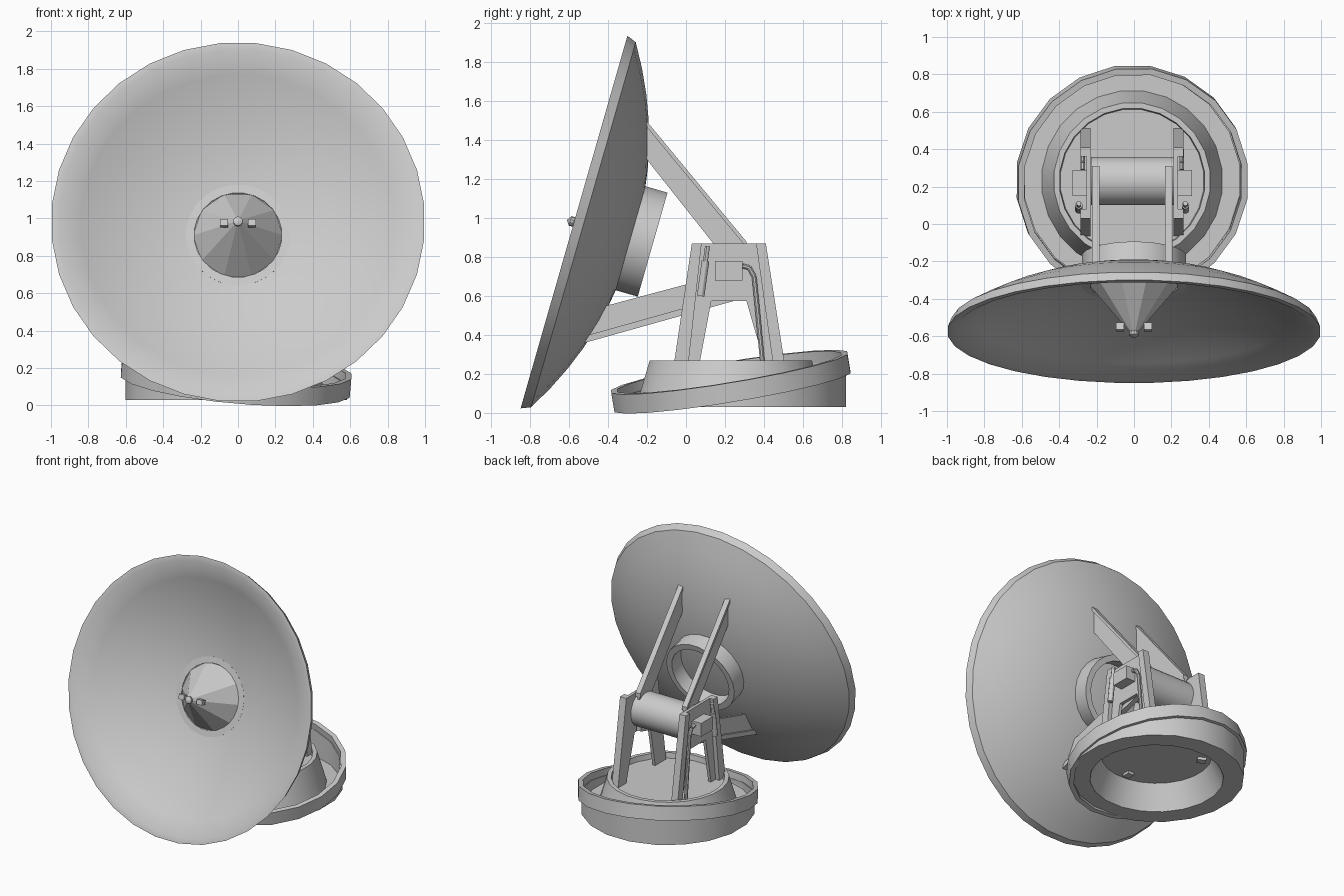
import bpy, bmesh, math
from mathutils import Matrix, Vector

cube = bpy.data.objects.get("Cube")
if cube:
    bpy.data.objects.remove(cube, do_unlink=True)

GREY = (0.6, 0.6, 0.6, 1)
grey = bpy.data.materials.new("light_grey")
grey.use_nodes = True
grey.diffuse_color = GREY
grey.node_tree.nodes["Principled BSDF"].inputs["Base Color"].default_value = GREY


def finish(name, bm, smooth=False, matrix=None):
    if matrix:
        bm.transform(matrix)
    bmesh.ops.remove_doubles(bm, verts=bm.verts, dist=1e-5)
    bmesh.ops.recalc_face_normals(bm, faces=bm.faces)
    mesh = bpy.data.meshes.new(name)
    bm.to_mesh(mesh)
    bm.free()
    mesh.materials.append(grey)
    obj = bpy.data.objects.new(name, mesh)
    bpy.context.collection.objects.link(obj)
    if smooth:
        bpy.ops.object.select_all(action='DESELECT')
        obj.select_set(True)
        bpy.context.view_layer.objects.active = obj
        bpy.ops.object.shade_smooth_by_angle(angle=math.radians(30))
    return obj


def lathe(name, profile, segs, matrix=None, smooth=True):
    """Spin a closed (radius, height) profile about z."""
    bm = bmesh.new()
    rings = []
    for i in range(segs):
        a = 2 * math.pi * (i + 0.5) / segs
        rings.append([bm.verts.new((r * math.cos(a), r * math.sin(a), z)) for r, z in profile])
    n = len(profile)
    for i in range(segs):
        p, q = rings[i], rings[(i + 1) % segs]
        for j in range(n):
            k = (j + 1) % n
            if profile[j][0] or profile[k][0]:
                quad = [p[j], q[j], q[k], p[k]]
                if not profile[j][0]:
                    quad = [p[j], q[k], p[k]]
                elif not profile[k][0]:
                    quad = [p[j], q[j], p[k]]
                bm.faces.new(quad)
    return finish(name, bm, smooth, matrix)


def plate(name, outline, x0, x1):
    """Extrude a (y, z) outline along x."""
    bm = bmesh.new()
    face = bm.faces.new([bm.verts.new((x0, y, z)) for y, z in outline])
    out = bmesh.ops.extrude_face_region(bm, geom=[face])
    verts = [v for v in out["geom"] if isinstance(v, bmesh.types.BMVert)]
    bmesh.ops.translate(bm, verts=verts, vec=(x1 - x0, 0, 0))
    return finish(name, bm)


def box(name, centre, size, matrix=None):
    bm = bmesh.new()
    bmesh.ops.create_cube(bm, size=1)
    m = Matrix.Translation(centre) @ Matrix.Diagonal((*size, 1))
    return finish(name, bm, False, matrix @ m if matrix else m)


def rod(name, a, b, r, segs=12):
    a, b = Vector(a), Vector(b)
    d = b - a
    m = Matrix.Translation(a) @ d.to_track_quat('Z', 'Y').to_matrix().to_4x4()
    return lathe(name, [(0, 0), (r, 0), (r, d.length), (0, d.length)], segs, m)


def strip(name, a, b, width, x0, x1):
    """Rail along an edge a-b, widening upward or downward by width in z."""
    return plate(name, [a, b, (b[0], b[1] + width), (a[0], a[1] + width)], x0, x1)


# Dish: local z points along the tilted axis
dish_m = Matrix.Translation((0, -0.575, 0.98)) @ Matrix.Rotation(math.radians(74), 4, 'X')
radii = [i / 8 for i in range(8)]
back = [(r * 0.98, -0.05 - 0.27 * (1 - r ** 2.2)) for r in radii]
front = [(r * 0.96, -0.275 * (1 - r * r)) for r in reversed(radii)]
lathe("dish", back + [(0.98, -0.05), (1, 0), (0.96, 0)] + front, 32, dish_m)

# Feed cone, its tip and small lugs
cone = [(0, -0.29), (0.25, -0.27), (0, 0.03)]
lathe("feed_cone", cone, 10, dish_m @ Matrix.Rotation(math.pi / 10, 4, 'Z'), smooth=False)
lathe("feed_tip", [(0, -0.005), (0.024, 0.0), (0.026, 0.02), (0, 0.038)], 10, dish_m)
for s in (-1, 1):
    box("feed_lug", (s * 0.075, 0, -0.025), (0.045, 0.035, 0.04), dish_m)

# Open hub ring on the back
lathe("hub_ring", [(0.28, -0.25), (0.28, -0.42), (0.235, -0.42), (0.235, -0.25)], 24, dish_m)

# Base: tray, tilted collar and hollow pedestal
CX, CY = -0.01, 0.23
base_m = Matrix.Translation((CX, CY, 0))
tray = lathe("base_tray", [(0.46, 0.03), (0.6, 0.03), (0.6, 0.16), (0.58, 0.16),
                           (0.58, 0.05), (0.46, 0.05)], 20, base_m)
for v in tray.data.vertices:
    if v.co.z > 0.1:
        v.co.z = max(0.06, 0.16 - 0.09 * (v.co.x - CX) + 0.165 * (v.co.y - CY))
tilt = Vector((0, 0, 1)).rotation_difference(Vector((0.09, -0.165, 1)).normalized())
lathe("tilted_collar", [(0.622, -0.05), (0.622, 0.05), (0.588, 0.05), (0.588, -0.05)], 20,
      Matrix.Translation((CX, CY, 0.16)) @ tilt.to_matrix().to_4x4())
lathe("pedestal", [(0, 0.21), (0.38, 0.21), (0.46, 0.03), (0.485, 0.05), (0.42, 0.27),
                   (0.39, 0.27), (0.385, 0.23), (0, 0.23)], 24, base_m)
for i in range(3):
    turn = base_m @ Matrix.Rotation(2 * math.pi * i / 3 + 0.5, 4, 'Z')
    box("underside_lug", (0.31, 0, 0.205), (0.06, 0.05, 0.03), turn)

# Cross drum between the frames
rod("cross_drum", (CX - 0.22, CY, 0.73), (CX + 0.22, CY, 0.73), 0.13, 24)

# Side frames, arms and fittings, once per side
frame = [(0.03, 0.87), (0.41, 0.87), (0.51, 0.23), (0.41, 0.23), (0.31, 0.575),
         (0.13, 0.575), (0.065, 0.23), (-0.065, 0.23)]
front_rail = [(0.03, 0.87), (0.08, 0.87), (0.01, 0.23), (-0.065, 0.23)]
rear_rail = [(0.36, 0.87), (0.41, 0.87), (0.51, 0.23), (0.45, 0.23)]
upper_arm = [(-0.22, 1.52), (0.31, 0.88), (0.31, 0.655), (-0.22, 1.325)]
lower_arm = [(-0.41, 0.55), (0.3, 0.74), (0.3, 0.59), (-0.52, 0.36)]
pipe = [(0.29, 0.755), (0.325, 0.745), (0.35, 0.70), (0.365, 0.55), (0.395, 0.23)]

for s, side in ((1, "left"), (-1, "right")):
    def X(x):
        return CX + s * x

    plate(side + "_frame", frame, X(0.222), X(0.245))
    plate(side + "_front_rail", front_rail, X(0.24), X(0.275))
    plate(side + "_rear_rail", rear_rail, X(0.24), X(0.275))
    plate(side + "_upper_arm", upper_arm, X(0.18), X(0.2))
    strip(side + "_upper_arm_rail", upper_arm[0], upper_arm[1], -0.03, X(0.175), X(0.215))
    plate(side + "_lower_arm", lower_arm, X(0.18), X(0.2))
    strip(side + "_lower_arm_rail", lower_arm[3], lower_arm[2], 0.035, X(0.175), X(0.215))
    box(side + "_axle_box", (X(0.28), 0.22, 0.73), (0.08, 0.14, 0.1))
    rod(side + "_piston_sleeve", (X(0.285), 0.075, 0.6), (X(0.285), 0.10, 0.78), 0.02)
    rod(side + "_piston_rod", (X(0.285), 0.10, 0.78), (X(0.285), 0.11, 0.855), 0.013)
    for a, b in zip(pipe, pipe[1:]):
        rod(side + "_pipe", (X(0.265), *a), (X(0.265), *b), 0.013, 8)
